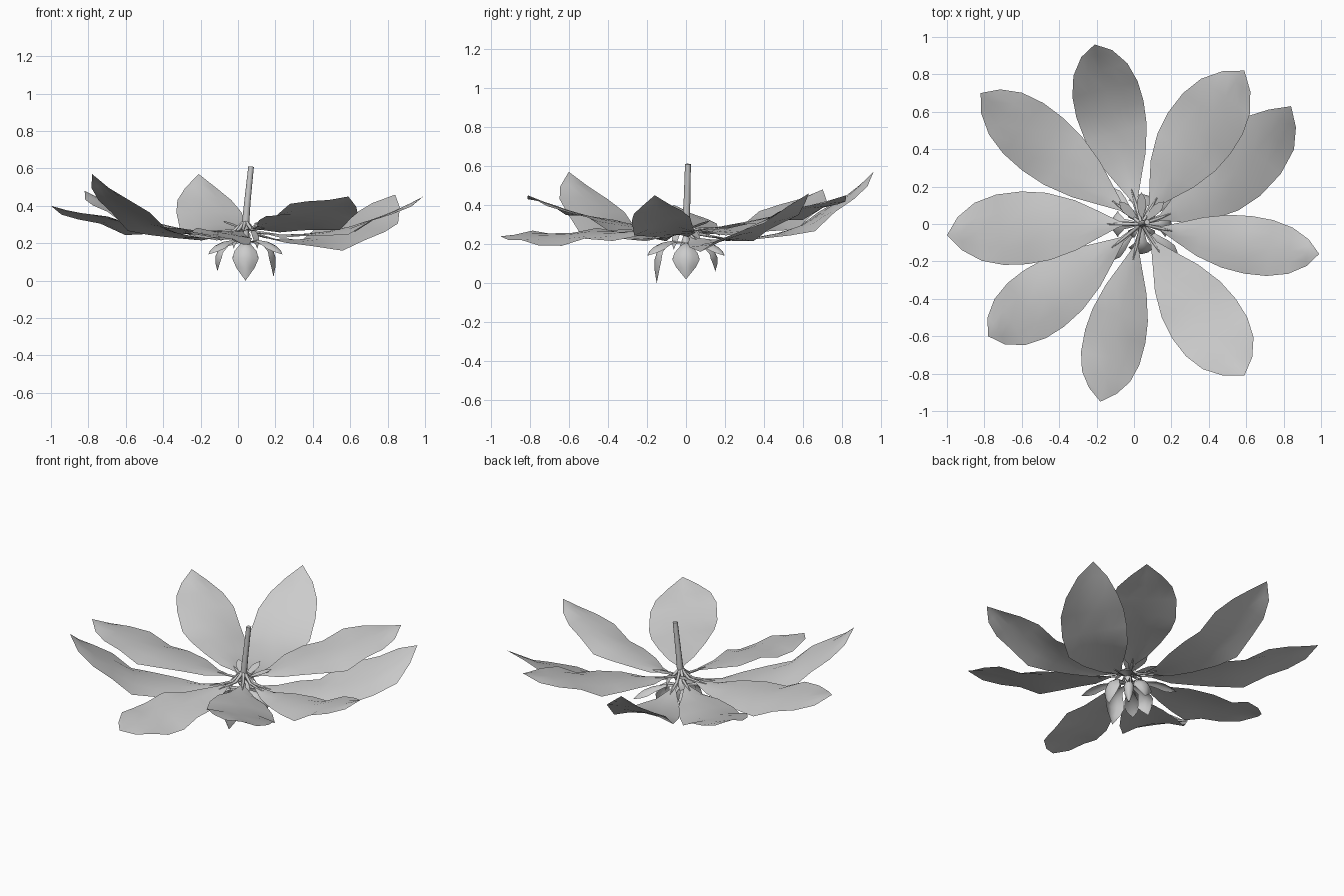
import bpy, bmesh, math
from mathutils import Vector

cube = bpy.data.objects.get("Cube")
if cube:
    bpy.data.objects.remove(cube)

UP = Vector((0, 0, 1))
HUB = Vector((0.04, 0, 0.27))

# Outline as (position along the blade, fraction of the full half width)
BROAD = [(0, .03), (.12, .09), (.22, .36), (.34, .68), (.48, .92), (.6, 1),
         (.73, .97), (.84, .8), (.93, .46), (1, 0)]
LANCE = [(0, .15), (.25, .4), (.5, .85), (.7, 1), (.85, .7), (1, 0)]


def finish(bm, name):
    mesh = bpy.data.meshes.new(name)
    bm.to_mesh(mesh)
    bm.free()
    obj = bpy.data.objects.new(name, mesh)
    bpy.context.collection.objects.link(obj)
    mesh.shade_smooth()
    return obj


def arc(start, mid, end, t):
    """Quadratic curve that passes through mid at t = 0.6."""
    ctrl = (mid - start * .16 - end * .36) / .48
    pos = start * (1 - t) ** 2 + ctrl * (2 * t * (1 - t)) + end * t * t
    tangent = (ctrl - start) * (1 - t) + (end - ctrl) * t
    return pos, tangent


def blade(name, start, mid, end, half, outline, roll=0, cup=0, ripple=0, dip=0, side=None):
    """Thin leaf surface swept along an arc, with a rim that sags most at dip."""
    start, mid, end = Vector(start), Vector(mid), Vector(end)
    bm = bmesh.new()
    previous = None
    for t, frac in outline:
        pos, tangent = arc(start, mid, end, t)
        across = side or UP.cross(tangent).normalized()
        normal = tangent.normalized().cross(across)
        wave = cup - ripple * math.cos((t - dip) * 17)
        if frac == 0:
            row = [bm.verts.new(pos)] * 5
        else:
            row = []
            for k in (-1, -.5, 0, .5, 1):
                lift = normal * (frac * (roll * k + wave * k * k))
                row.append(bm.verts.new(pos + across * (half * frac * k) + lift))
        if previous:
            for i in range(4):
                corners = [previous[i], row[i], row[i + 1], previous[i + 1]]
                bm.faces.new(list(dict.fromkeys(corners)))
        previous = row
    return finish(bm, name)


def tube(name, points, radii, sides=6):
    """Round stalk through a few points, closed at both ends."""
    points = [Vector(p) for p in points]
    bm = bmesh.new()
    rings = []
    for i, (p, r) in enumerate(zip(points, radii)):
        axis = points[min(i + 1, len(points) - 1)] - points[max(i - 1, 0)]
        turn = UP.rotation_difference(axis)
        ring = []
        for k in range(sides):
            a = math.tau * k / sides
            ring.append(bm.verts.new(p + turn @ Vector((r * math.cos(a), r * math.sin(a), 0))))
        rings.append(ring)
    for low, high in zip(rings, rings[1:]):
        for k in range(sides):
            n = (k + 1) % sides
            bm.faces.new((low[k], low[n], high[n], high[k]))
    bm.faces.new(rings[0][::-1])
    bm.faces.new(rings[-1])
    obj = finish(bm, name)
    obj.data.set_sharp_from_angle(angle=math.radians(70))
    return obj


# Large leaves: middle, tip, half width, roll, place where the rim sags
leaves = [
    ((.6, -.11, .29), (.99, -.16, .45), .155, .01, .58),
    ((.54, .285, .25), (.84, .63, .46), .19, .03, .47),
    ((.345, .48, .35), (.59, .82, .45), .2, .01, .58),
    ((-.125, .6, .3), (-.21, .96, .57), .185, 0, .58),
    ((-.48, .42, .32), (-.82, .7, .48), .178, .01, .58),
    ((-.58, -.02, .3), (-1, -.06, .4), .195, .02, .58),
    ((-.47, -.39, .3), (-.78, -.6, .57), .185, 0, .58),
    ((-.1, -.6, .25), (-.18, -.95, .24), .165, -.03, .66),
    ((.37, -.5, .345), (.59, -.81, .45), .2, -.04, .58),
]
for i, (mid, tip, half, roll, dip) in enumerate(leaves, 1):
    blade(f"leaf_{i}", HUB, mid, tip, half, BROAD, roll, -.018, .02, dip)
    path = [arc(HUB, Vector(mid), Vector(tip), t)[0] for t in (.06, .12, .18)]
    tube(f"leaf_stalk_{i}", [HUB + UP * .05] + path, (.01, .009, .007, .003))

# Small hanging petals: four drooping, four spreading
for i in range(8):
    a = math.tau * i / 8
    out = Vector((math.cos(a), math.sin(a), 0))
    centre = Vector((HUB.x, 0, 0))
    base = centre + UP * .21 + out * .02
    if i % 2 == 0:
        low = (.02, .06, .05, 0)[i // 2]
        mid, tip = out * .155 + UP * .15, out * .15 + UP * low
        half, cup, name = .07, -.035, "drooping_petal"
    else:
        mid, tip = out * .19 + UP * .2, out * .28 + UP * .14
        half, cup, name = .045, -.02, "spreading_petal"
    blade(f"{name}_{i}", base, centre + mid, centre + tip, half, LANCE,
          cup=cup, side=UP.cross(out))

# Narrow bracts around the hub: some raised at the back, some hanging between petals
for i in range(7):
    raised = i < 3
    a = math.radians(45 + 45 * i if raised else 45 + 90 * i)
    out = Vector((math.cos(a), math.sin(a), 0))
    if raised:
        mid, tip = out * .1 + UP * .03, out * .17 + UP * .05
    else:
        mid, tip = out * .07 - UP * .02, out * .09 - UP * .1
    blade(f"bract_{i}", HUB, HUB + mid, HUB + tip, .025, LANCE, side=UP.cross(out))

# Stem and flower centre
tube("stem", [(.04, 0, .2), (.04, 0, .3), (.05, .005, .42), (.07, .01, .61)],
     (.014, .02, .017, .015), 8)
tube("flower_centre", [(.04, 0, .24), (.04, 0, .19), (.04, 0, .14), (.04, 0, .09)],
     (.015, .03, .024, .006), 8)
